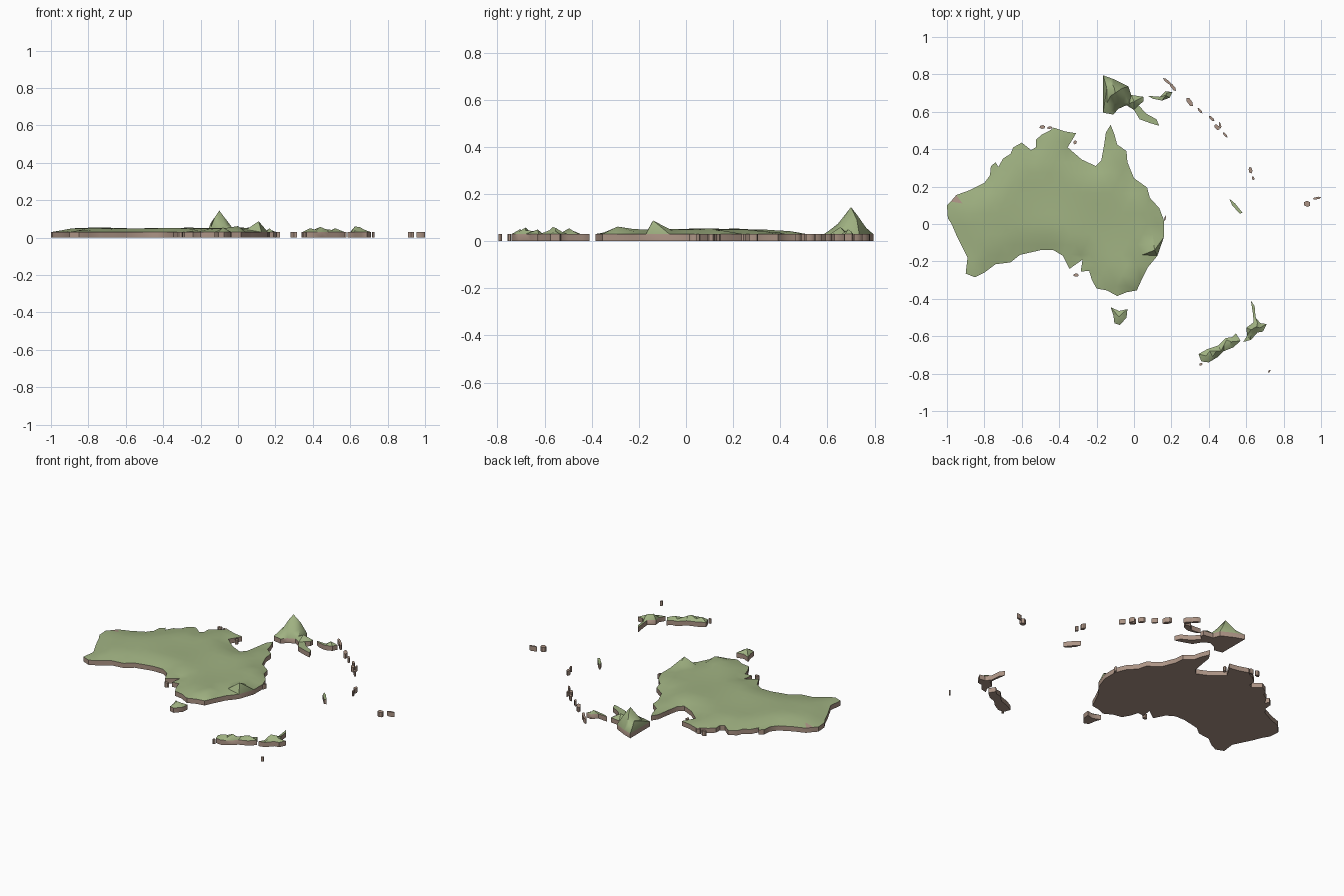
import bpy, bmesh, math
from mathutils import Vector
from mathutils.geometry import delaunay_2d_cdt, intersect_point_line

SLAB = 0.03  # height of the coastal cliffs


def material(name, rgb):
    m = bpy.data.materials.new(name)
    m.diffuse_color = (*rgb, 1)
    return m


GREEN = material("grass_green", (0.352, 0.445, 0.223))
TAN = material("earth_tan", (0.413, 0.296, 0.235))


def coast_distance(p, outline):
    best = 9
    for a, b in zip(outline, outline[1:] + outline[:1]):
        q, t = intersect_point_line(p, a, b)
        q = a.lerp(b, min(1, max(0, t)))
        best = min(best, (p - q).length)
    return best


def land(name, flat, step=0, rise=0.0, fade=0.06, peaks=(), bare=None):
    """Slab with vertical cliffs; with a step the top is a hilly green relief.
    peaks are (x, y, height, radius); bare picks top faces left earth coloured."""
    outline = [Vector(flat[i:i + 2]) for i in range(0, len(flat), 2)]
    n = len(outline)
    points = list(outline)
    tops = [Vector(k[:2]) for k in peaks]
    if step:
        xs, ys = [p.x for p in outline], [p.y for p in outline]
        for i in range(int((max(xs) - min(xs)) / step) + 1):
            for j in range(int((max(ys) - min(ys)) / step) + 1):
                p = Vector((min(xs) + (i + 0.5 * (j % 2)) * step, min(ys) + j * step))
                if coast_distance(p, outline) > step * 0.35 and \
                        all((p - t).length > step * 0.6 for t in tops):
                    points.append(p)
        points += tops
    verts, _, faces = delaunay_2d_cdt(points, [], [list(range(n))], 1, 1e-5)[:3]

    def height(p):
        d = coast_distance(p, outline)
        if d < 1e-4:
            return SLAB
        wave = 1 + 0.22 * math.sin(11 * p.x + 4 * p.y) * math.cos(9 * p.y - 3 * p.x)
        z = SLAB + rise * wave * min(1, d / fade)
        for x, y, h, r in peaks:
            s = max(0, 1 - math.hypot(p.x - x, p.y - y) / r)
            z = max(z, SLAB + (h - SLAB) * s)
        return z

    bm = bmesh.new()
    used = {i for f in faces for i in f}
    top = {i: bm.verts.new((verts[i].x, verts[i].y, height(verts[i]))) for i in used}
    for f in faces:
        face = bm.faces.new([top[i] for i in f])
        c = face.calc_center_median()
        face.material_index = 0 if step and not (bare and bare(c)) else 1
    # cliffs and underside
    low = [bm.verts.new((p.x, p.y, 0)) for p in outline]
    rim = [bm.verts.new((p.x, p.y, SLAB)) for p in outline]
    for i in range(n):
        j = (i + 1) % n
        bm.faces.new((low[i], low[j], rim[j], rim[i])).material_index = 1
    bm.faces.new(low).material_index = 1
    bmesh.ops.remove_doubles(bm, verts=bm.verts, dist=1e-4)
    bmesh.ops.recalc_face_normals(bm, faces=bm.faces)
    mesh = bpy.data.meshes.new(name)
    bm.to_mesh(mesh)
    bm.free()
    mesh.materials.append(GREEN)
    mesh.materials.append(TAN)
    ob = bpy.data.objects.new(name, mesh)
    bpy.context.collection.objects.link(ob)
    bpy.ops.object.select_all(action='DESELECT')
    ob.select_set(True)
    bpy.context.view_layer.objects.active = ob
    bpy.ops.object.shade_smooth_by_angle(angle=math.radians(40))


def islet(name, x0, y0, x1, y1, w):
    """Small bare island: a tapered lozenge from one end to the other."""
    a, b = Vector((x0, y0)), Vector((x1, y1))
    d = b - a
    s = Vector((-d.y, d.x)).normalized() * w / 2
    pts = [a, a + d * 0.3 - s, b - d * 0.2 - s, b, b - d * 0.3 + s, a + d * 0.2 + s]
    land(name, [c for p in pts for c in p])


# main continent
land("continent", [
    -1.0, 0.10, -0.98, 0.12, -0.95, 0.155, -0.88, 0.18, -0.80, 0.22, -0.77, 0.26, -0.765, 0.31,
    -0.74, 0.33, -0.725, 0.305, -0.70, 0.35, -0.66, 0.375, -0.645, 0.41, -0.60, 0.435,
    -0.55, 0.395, -0.525, 0.41, -0.525, 0.45, -0.49, 0.48, -0.45, 0.50, -0.43, 0.515, -0.37, 0.495,
    -0.31, 0.485, -0.33, 0.45, -0.355, 0.41, -0.28, 0.345, -0.205, 0.31, -0.175, 0.34,
    -0.16, 0.42, -0.15, 0.49, -0.125, 0.53, -0.105, 0.48, -0.09, 0.425, -0.04, 0.39,
    -0.035, 0.33, 0.0, 0.245, 0.07, 0.195, 0.085, 0.14, 0.135, 0.085, 0.16, 0.02,
    0.16, -0.07, 0.125, -0.17, 0.075, -0.23, 0.04, -0.30, 0.015, -0.355, -0.04, -0.365,
    -0.09, -0.385, -0.145, -0.355, -0.20, -0.345, -0.225, -0.30, -0.24, -0.25, -0.285, -0.255,
    -0.275, -0.19, -0.345, -0.24, -0.38, -0.17, -0.43, -0.14, -0.50, -0.14, -0.61, -0.165,
    -0.66, -0.205, -0.74, -0.215, -0.80, -0.26, -0.85, -0.285, -0.90, -0.265, -0.89, -0.18,
    -0.945, -0.07, -0.975, 0.0, -0.995, 0.03],
    step=0.055, rise=0.02, fade=0.1,
    peaks=[(0.11, -0.14, 0.088, 0.085), (0.0, -0.29, 0.062, 0.1), (0.02, 0.1, 0.055, 0.15)],
    bare=lambda c: c.x < -0.945 and c.y > 0.11)

# northern highland with its sharp summit
land("highland_island", [
    -0.165, 0.795, -0.11, 0.775, -0.03, 0.735, -0.015, 0.69, 0.05, 0.68, 0.05, 0.655,
    0.025, 0.635, 0.065, 0.59, 0.12, 0.56, 0.135, 0.525, 0.085, 0.54, 0.03, 0.56, 0.0, 0.61,
    -0.04, 0.635, -0.085, 0.615, -0.11, 0.585, -0.165, 0.595],
    step=0.04, rise=0.02, fade=0.03,
    peaks=[(-0.1, 0.70, 0.145, 0.09), (0.0, 0.655, 0.06, 0.06)])

# southern islands
land("south_triangle_island", [
    -0.125, -0.445, -0.08, -0.465, -0.035, -0.455, -0.04, -0.50, -0.075, -0.54,
    -0.105, -0.53, -0.11, -0.49], step=0.03, rise=0.02, fade=0.03,
    peaks=[(-0.08, -0.495, 0.055, 0.05)])
land("southeast_long_island", [
    0.345, -0.695, 0.39, -0.67, 0.45, -0.65, 0.49, -0.61, 0.525, -0.605, 0.545, -0.585,
    0.57, -0.625, 0.53, -0.66, 0.48, -0.68, 0.45, -0.71, 0.40, -0.74, 0.36, -0.735],
    step=0.03, rise=0.018, fade=0.03,
    peaks=[(0.44, -0.68, 0.058, 0.06), (0.52, -0.63, 0.05, 0.05), (0.385, -0.705, 0.05, 0.04)])
land("southeast_forked_island", [
    0.625, -0.41, 0.645, -0.44, 0.65, -0.50, 0.675, -0.53, 0.71, -0.535, 0.69, -0.575,
    0.66, -0.58, 0.625, -0.62, 0.585, -0.63, 0.605, -0.595, 0.60, -0.555, 0.64, -0.525,
    0.635, -0.475], step=0.025, rise=0.015, fade=0.025,
    peaks=[(0.625, -0.565, 0.06, 0.04), (0.655, -0.55, 0.055, 0.04)])

# northern crescent and long reef island
land("crescent_island", [
    0.075, 0.685, 0.14, 0.68, 0.17, 0.71, 0.205, 0.705, 0.19, 0.675, 0.15, 0.66, 0.10, 0.67],
    step=0.02, rise=0.015, fade=0.015, peaks=[(0.17, 0.688, 0.05, 0.03)])
land("reef_island", [
    0.51, 0.135, 0.54, 0.11, 0.58, 0.06, 0.565, 0.055, 0.525, 0.10],
    step=0.02, rise=0.006, fade=0.015)

# scattered small islands: x0, y0, x1, y1, width
ISLETS = [
    (0.155, 0.78, 0.20, 0.745, 0.014), (0.19, 0.752, 0.225, 0.712, 0.016),
    (0.28, 0.675, 0.315, 0.63, 0.022), (0.34, 0.62, 0.365, 0.592, 0.012),
    (0.40, 0.578, 0.43, 0.55, 0.014), (0.43, 0.53, 0.458, 0.505, 0.02),
    (0.455, 0.545, 0.465, 0.51, 0.01), (0.475, 0.49, 0.50, 0.463, 0.012),
    (0.618, 0.305, 0.628, 0.27, 0.018), (0.632, 0.255, 0.642, 0.235, 0.012),
    (0.91, 0.10, 0.942, 0.115, 0.03), (0.955, 0.133, 1.0, 0.143, 0.012),
    (-0.505, 0.515, -0.475, 0.522, 0.018), (-0.465, 0.512, -0.435, 0.518, 0.012),
    (-0.318, 0.425, -0.312, 0.448, 0.016), (0.162, 0.015, 0.17, 0.045, 0.008),
    (-0.325, -0.275, -0.295, -0.272, 0.016), (0.35, -0.755, 0.365, -0.745, 0.012),
    (0.718, -0.795, 0.728, -0.78, 0.008),
]
for i, spec in enumerate(ISLETS):
    islet(f"islet_{i + 1}", *spec)
